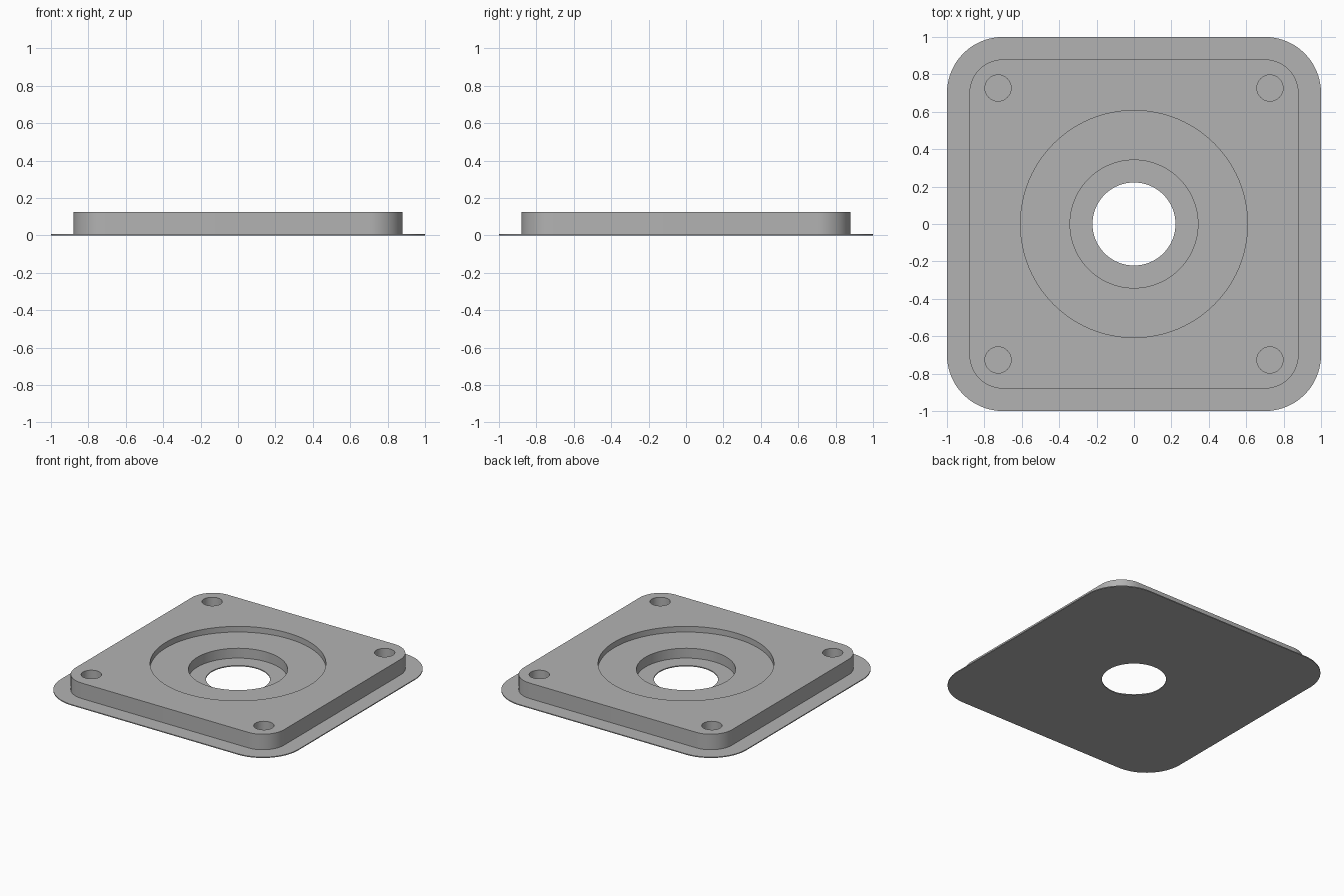
import bpy, bmesh, math

if "Cube" in bpy.data.objects:
    bpy.data.objects.remove(bpy.data.objects["Cube"])

FLANGE = 0.007   # thickness of the thin base flange
TOP = 0.125      # top of the raised block

grey = bpy.data.materials.new("plain grey")
grey.diffuse_color = (0.45, 0.45, 0.45, 1)
grey.use_nodes = True
grey.node_tree.nodes["Principled BSDF"].inputs["Base Color"].default_value = grey.diffuse_color


def circle(r, cx=0, cy=0, n=96):
    return [(cx + r * math.cos(2 * math.pi * i / n),
             cy + r * math.sin(2 * math.pi * i / n)) for i in range(n)]


def rounded_square(half, r, n=20):
    c = half - r
    pts = []
    for q, (sx, sy) in enumerate([(1, 1), (-1, 1), (-1, -1), (1, -1)]):
        for i in range(n + 1):
            a = math.pi / 2 * (q + i / n)
            pts.append((sx * c + r * math.cos(a), sy * c + r * math.sin(a)))
    return pts


def prism(name, outline, z0, z1):
    bm = bmesh.new()
    low = [bm.verts.new((x, y, z0)) for x, y in outline]
    high = [bm.verts.new((x, y, z1)) for x, y in outline]
    n = len(outline)
    bm.faces.new(low[::-1])
    bm.faces.new(high)
    for i in range(n):
        j = (i + 1) % n
        bm.faces.new((low[i], low[j], high[j], high[i]))
    me = bpy.data.meshes.new(name)
    bm.to_mesh(me)
    bm.free()
    me.materials.append(grey)
    ob = bpy.data.objects.new(name, me)
    bpy.context.collection.objects.link(ob)
    return ob


def combine(ob, other, operation):
    bpy.context.view_layer.objects.active = ob
    m = ob.modifiers.new(operation.lower(), 'BOOLEAN')
    m.operation, m.object, m.solver = operation, other, 'EXACT'
    bpy.ops.object.modifier_apply(modifier=m.name)
    bpy.data.objects.remove(other)


# Thin flange with the raised block on top
plate = prism("mounting_plate", rounded_square(1.0, 0.30), 0, FLANGE)
combine(plate, prism("raised_block", rounded_square(0.88, 0.18), FLANGE / 2, TOP), 'UNION')

# Stepped round recess and through bore: (radius, floor height)
for r, floor in [(0.607, 0.082), (0.342, FLANGE), (0.222, -0.1)]:
    combine(plate, prism("recess_cutter", circle(r), floor, 0.3), 'DIFFERENCE')

# Four blind corner holes
for sx in (-1, 1):
    for sy in (-1, 1):
        hole = prism("hole_cutter", circle(0.07, sx * 0.727, sy * 0.727, 48), FLANGE, 0.3)
        combine(plate, hole, 'DIFFERENCE')

# Smooth round walls, sharp rims
bpy.ops.object.select_all(action='DESELECT')
plate.select_set(True)
bpy.context.view_layer.objects.active = plate
bpy.ops.object.shade_smooth_by_angle(angle=math.radians(30))
